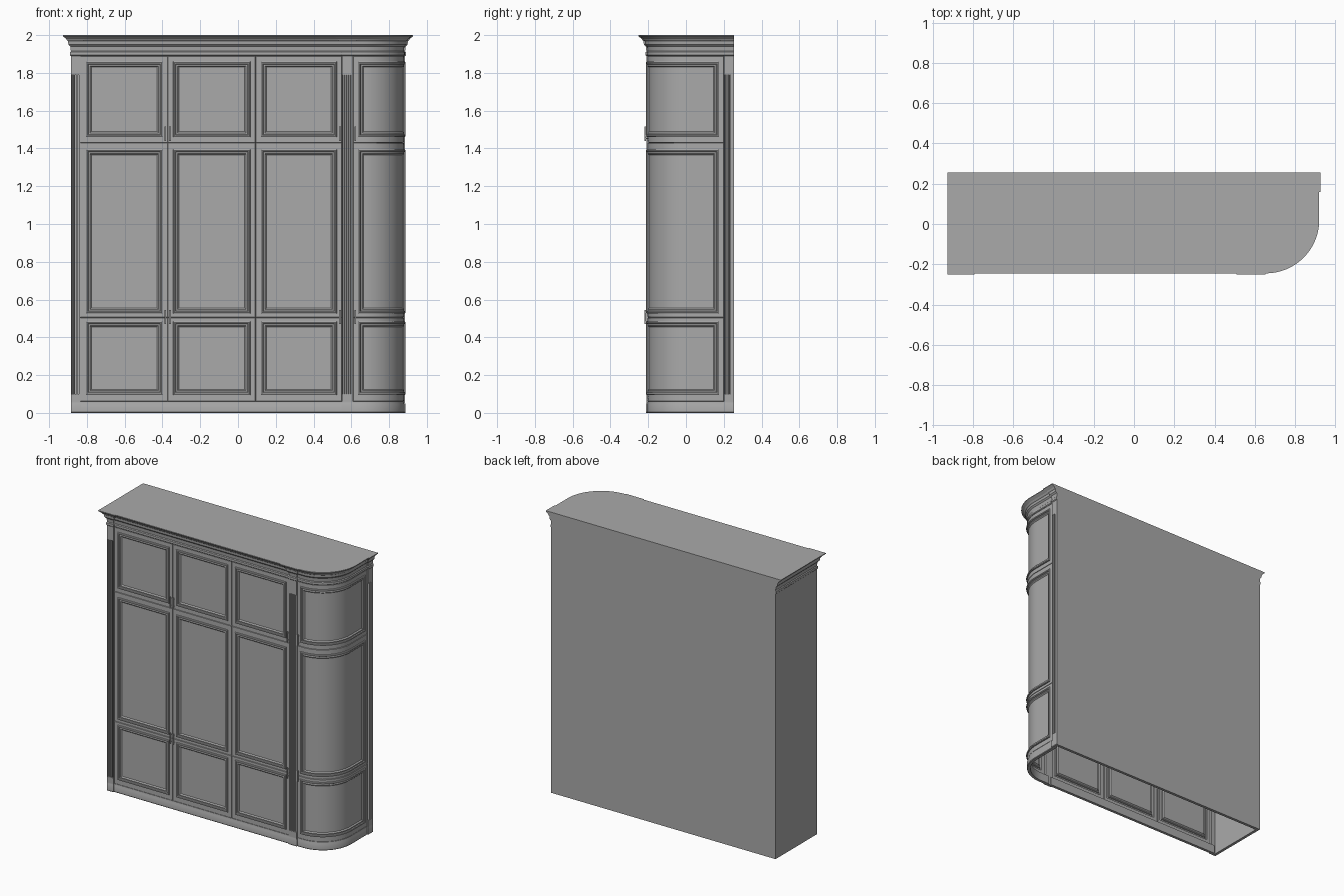
import bpy, bmesh, math
from mathutils import Vector

if "Cube" in bpy.data.objects:
    bpy.data.objects.remove(bpy.data.objects["Cube"])

grey = bpy.data.materials.new("plain_grey")
grey.use_nodes = True
grey.diffuse_color = (0.4, 0.4, 0.4, 1)
grey.node_tree.nodes["Principled BSDF"].inputs["Base Color"].default_value = grey.diffuse_color

# Plan dimensions
BACK, FACE, PROUD = 0.255, -0.203, -0.21
LEFT, RIGHT = -0.885, 0.885
CX, CY, R = 0.655, 0.02, 0.223
ARC = R * math.pi / 2


def finish(name, bm, smooth=True):
    me = bpy.data.meshes.new(name)
    bm.to_mesh(me)
    bm.free()
    me.materials.append(grey)
    if smooth:
        me.polygons.foreach_set("use_smooth", [True] * len(me.polygons))
        me.set_sharp_from_angle(angle=math.radians(25))
    ob = bpy.data.objects.new(name, me)
    bpy.context.collection.objects.link(ob)
    return ob


def box(name, x0, x1, y0, y1, z0, z1):
    bm = bmesh.new()
    bmesh.ops.create_cube(bm, size=1)
    for v in bm.verts:
        v.co = (x1 if v.co.x > 0 else x0, y1 if v.co.y > 0 else y0, z1 if v.co.z > 0 else z0)
    return finish(name, bm, False)


def offset_path(path, d):
    """Shift a path outward by d with mitred corners."""
    out = []
    for i, p in enumerate(path):
        normals = []
        for a, b in ((i - 1, i), (i, i + 1)):
            if a >= 0 and b < len(path):
                t = (path[b] - path[a]).normalized()
                normals.append(Vector((t.y, -t.x)))
        n = normals[0]
        if len(normals) == 2:
            n = (normals[0] + normals[1]) / (1 + normals[0].dot(normals[1]))
        out.append(p + n * d)
    return out


def sweep(name, path, profile, solid):
    """Solid: stacked closed rings with caps. Otherwise a closed profile along an open path."""
    bm = bmesh.new()
    rings = [[bm.verts.new((p.x, p.y, z)) for p in offset_path(path, d)] for d, z in profile]
    n, m = len(path), len(rings)
    for i in range(m - 1 if solid else m):
        a, b = rings[i], rings[(i + 1) % m]
        for k in range(n if solid else n - 1):
            j = (k + 1) % n
            bm.faces.new((a[k], a[j], b[j], b[k]))
    if solid:
        bm.faces.new(rings[0][::-1])
        bm.faces.new(rings[-1])
    else:
        bm.faces.new([r[0] for r in rings])
        bm.faces.new([r[-1] for r in rings][::-1])
    bmesh.ops.recalc_face_normals(bm, faces=bm.faces)
    return finish(name, bm)


# Outline running round the front, stepping out at each pilaster
arc = [(CX + R * math.sin(i * math.pi / 48), CY - R * math.cos(i * math.pi / 48)) for i in range(25)]
outline = [(LEFT, BACK), (LEFT, PROUD), (-0.835, PROUD), (-0.835, FACE), (0.55, FACE),
           (0.55, PROUD), (0.61, PROUD), (0.61, FACE)] + arc
outline += [(CX + R, 0.2), (RIGHT, 0.2), (RIGHT, BACK)]
outline = [Vector(p) for p in outline]

# Cornice and plinth
sweep("cornice", outline, [(0, 1.89), (0.005, 1.895), (0.005, 1.91), (0, 1.915), (0.003, 1.94),
                           (0.013, 1.95), (0.015, 1.968), (0.02, 1.972), (0.024, 1.98),
                           (0.033, 1.987), (0.042, 1.995), (0.042, 2)], True)
sweep("plinth", outline[1:], [(0, 0), (0.003, 0.004), (0.003, 0.045), (0, 0.052), (0, 0.06),
                              (-0.02, 0.06), (-0.02, 0)], False)

# Plain back and end panels, open underneath
box("back_panel", LEFT, RIGHT, BACK - 0.02, BACK, 0, 1.89)
box("end_panel", LEFT, LEFT + 0.02, PROUD + 0.02, BACK - 0.02, 0, 1.89)


def flat(s, d, z):
    return (s, FACE - d, z)


def curved(s, d, z):
    """Distance along the rounded corner, measured from its front pilaster."""
    s -= CX - 0.61
    if s < 0:
        return (CX + s, FACE - d, z)
    if s < ARC:
        a = s / R
        return (CX + (R + d) * math.sin(a), CY - (R + d) * math.cos(a), z)
    return (CX + R + d, CY + s - ARC, z)


def door(name, frame, panel, place, n):
    """Framed door with raised moulding, built from nested rectangular rings."""
    bm = bmesh.new()
    steps = [(frame, 0, -0.008), (frame, 0.002, 0), (panel, 0, 0), (panel, 0.001, 0.006),
             (panel, 0.006, 0.009), (panel, 0.012, 0.007), (panel, 0.015, 0.001),
             (panel, 0.023, 0.002), (panel, 0.027, -0.002), (panel, 0.03, -0.006)]
    rings = []
    for (s0, s1, z0, z1), t, d in steps:
        us = [s0 + t + (s1 - s0 - 2 * t) * k / n for k in range(n + 1)]
        pts = [(u, z0 + t) for u in us] + [(u, z1 - t) for u in us[::-1]]
        rings.append([bm.verts.new(place(u, d, z)) for u, z in pts])
    count = 2 * n + 2
    for a, b in zip(rings, rings[1:]):
        for k in range(count):
            j = (k + 1) % count
            bm.faces.new((a[k], a[j], b[j], b[k]))
    c = rings[-1]
    for k in range(n):
        bm.faces.new((c[k], c[k + 1], c[count - 2 - k], c[count - 1 - k]))
    return finish(name, bm)


# Doors: three rows, three flat columns and one rounded column
rows = {"lower": (0.06, 0.505, 0.095, 0.485), "middle": (0.505, 1.43, 0.525, 1.395),
        "upper": (1.43, 1.89, 1.46, 1.86)}
columns = {"left": (-0.835, -0.372), "centre": (-0.372, 0.092), "right": (0.092, 0.55)}
length = CX - 0.61 + ARC + 0.2 - CY
for row, (z0, z1, p0, p1) in rows.items():
    for col, (a, b) in columns.items():
        door(f"{row}_{col}_door", (a, b, z0, z1), (a + 0.029, b - 0.027, p0, p1), flat, 1)
    door(f"{row}_rounded_door", (0, length, z0, z1), (0.025, length - 0.025, p0, p1), curved, 32)


def pilaster(name, origin, along, out, width, depth, flutes):
    """Fluted shaft between a foot block and a head block."""
    o, u, w = Vector(origin), Vector(along), Vector(out)

    def prism(part, pts, z0, z1):
        bm = bmesh.new()
        vs = [bm.verts.new((*(o + u * s + w * d), z0)) for s, d in pts]
        face = bm.faces.new(vs)
        ext = bmesh.ops.extrude_face_region(bm, geom=[face])["geom"]
        bmesh.ops.translate(bm, vec=(0, 0, z1 - z0),
                            verts=[g for g in ext if isinstance(g, bmesh.types.BMVert)])
        bmesh.ops.recalc_face_normals(bm, faces=bm.faces)
        finish(f"{name}_{part}", bm, False)

    block = [(0, -0.02), (width, -0.02), (width, 0), (0, 0)]
    prism("foot", block, 0.06, 0.1)
    prism("head", block, 1.79, 1.89)
    pts = [(0, -0.02), (width, -0.02), (width, -0.001)]
    pitch = (width - 0.008) / flutes
    for i in range(flutes):
        s = width - 0.004 - i * pitch
        pts += [(s, -0.001), (s - 0.2 * pitch, -0.001), (s - 0.35 * pitch, -0.001 - depth),
                (s - 0.85 * pitch, -0.001 - depth)]
    pts += [(0.004, -0.001), (0, -0.001)]
    prism("shaft", pts, 0.1, 1.79)


pilaster("left_pilaster", (LEFT, PROUD), (1, 0), (0, -1), 0.05, 0.012, 5)
pilaster("middle_pilaster", (0.55, PROUD), (1, 0), (0, -1), 0.06, 0.006, 5)
pilaster("side_pilaster", (RIGHT, 0.2), (0, 1), (1, 0), 0.055, 0.008, 5)

# Bar handles on two stand-offs
for i, x in enumerate((-0.384, -0.36, 0.54, 0.622)):
    for z in (0.47, 1.44):
        tag = f"{i + 1}_{'lower' if z < 1 else 'upper'}"
        box(f"handle_bar_{tag}", x - 0.004, x + 0.004, FACE - 0.016, FACE - 0.009, z, z + 0.075)
        for h in (0.01, 0.06):
            box(f"handle_post_{tag}", x - 0.003, x + 0.003, FACE - 0.01, FACE + 0.002, z + h, z + h + 0.006)
